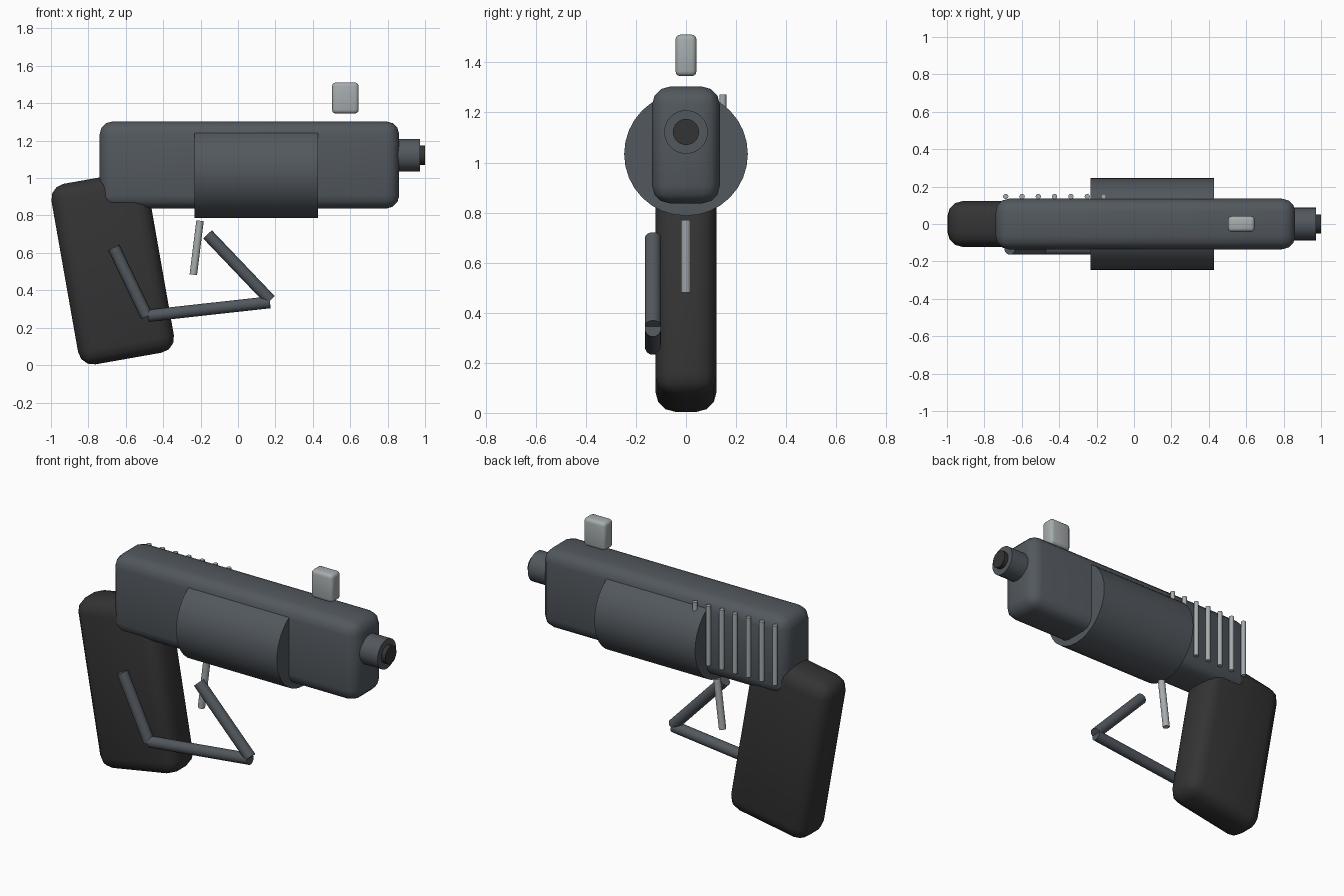
import bpy
from math import radians
from mathutils import Vector

cube = bpy.data.objects.get("Cube")
if cube:
    bpy.data.objects.remove(cube, do_unlink=True)


def material(name, r, g, b):
    m = bpy.data.materials.new(name)
    m.use_nodes = True
    m.diffuse_color = (r, g, b, 1)
    m.node_tree.nodes["Principled BSDF"].inputs["Base Color"].default_value = (r, g, b, 1)
    return m


slate = material("slate grey metal", 0.085, 0.098, 0.112)
black = material("black rubber", 0.034, 0.034, 0.034)
silver = material("light grey metal", 0.38, 0.41, 0.42)


def finish(name, mat, bevel=0):
    ob = bpy.context.object
    ob.name = name
    ob.data.materials.append(mat)
    if bevel:
        mod = ob.modifiers.new("Bevel", "BEVEL")
        mod.width = bevel
        mod.segments = 3
        bpy.ops.object.modifier_apply(modifier=mod.name)
    bpy.ops.object.shade_smooth_by_angle(angle=radians(35))
    return ob


def block(name, mat, centre, size, bevel, tilt=0):
    bpy.ops.mesh.primitive_cube_add(size=1, location=centre)
    bpy.context.object.scale = size
    bpy.ops.object.transform_apply(location=False, rotation=False, scale=True)
    ob = finish(name, mat, bevel)
    ob.rotation_euler.y = radians(tilt)
    return ob


def rod(name, mat, start, end, radius, sides=32):
    a, b = Vector(start), Vector(end)
    bpy.ops.mesh.primitive_cylinder_add(
        vertices=sides, radius=radius, depth=(b - a).length, location=(a + b) / 2,
        rotation=(b - a).to_track_quat("Z", "Y").to_euler())
    return finish(name, mat)


# Main body and grip
block("slide", slate, (0.061, 0, 1.07), (1.602, 0.27, 0.466), 0.07)
block("grip", black, (-0.67, 0, 0.518), (0.52, 0.244, 0.98), 0.08, -10)

# Drum through the body, barrel tip and bore
rod("drum", slate, (-0.232, 0, 1.034), (0.427, 0, 1.034), 0.247)
rod("barrel", slate, (0.8, 0, 1.122), (0.974, 0, 1.122), 0.087)
rod("bore", black, (0.85, 0, 1.122), (1.0, 0, 1.122), 0.052)

# Sight floating above the front end
block("front_sight", silver, (0.574, 0, 1.428), (0.142, 0.084, 0.166), 0.02)

# Trigger and the three-rod guard
rod("trigger", silver, (-0.203, 0, 0.772), (-0.239, 0, 0.483), 0.02, 16)
rod("guard_rear", slate, (-0.664, -0.132, 0.629), (-0.488, -0.132, 0.261), 0.032)
rod("guard_bottom", slate, (-0.48, -0.132, 0.264), (0.171, -0.132, 0.336), 0.032)
rod("guard_front", slate, (-0.163, -0.132, 0.699), (0.173, -0.132, 0.347), 0.032)

# Grip ribs along the left side of the slide
for i in range(7):
    x = -0.686 + i * 0.0872
    rod(f"slide_rib_{i + 1}", silver, (x, 0.147, 0.92), (x, 0.147, 1.272), 0.014, 16)
